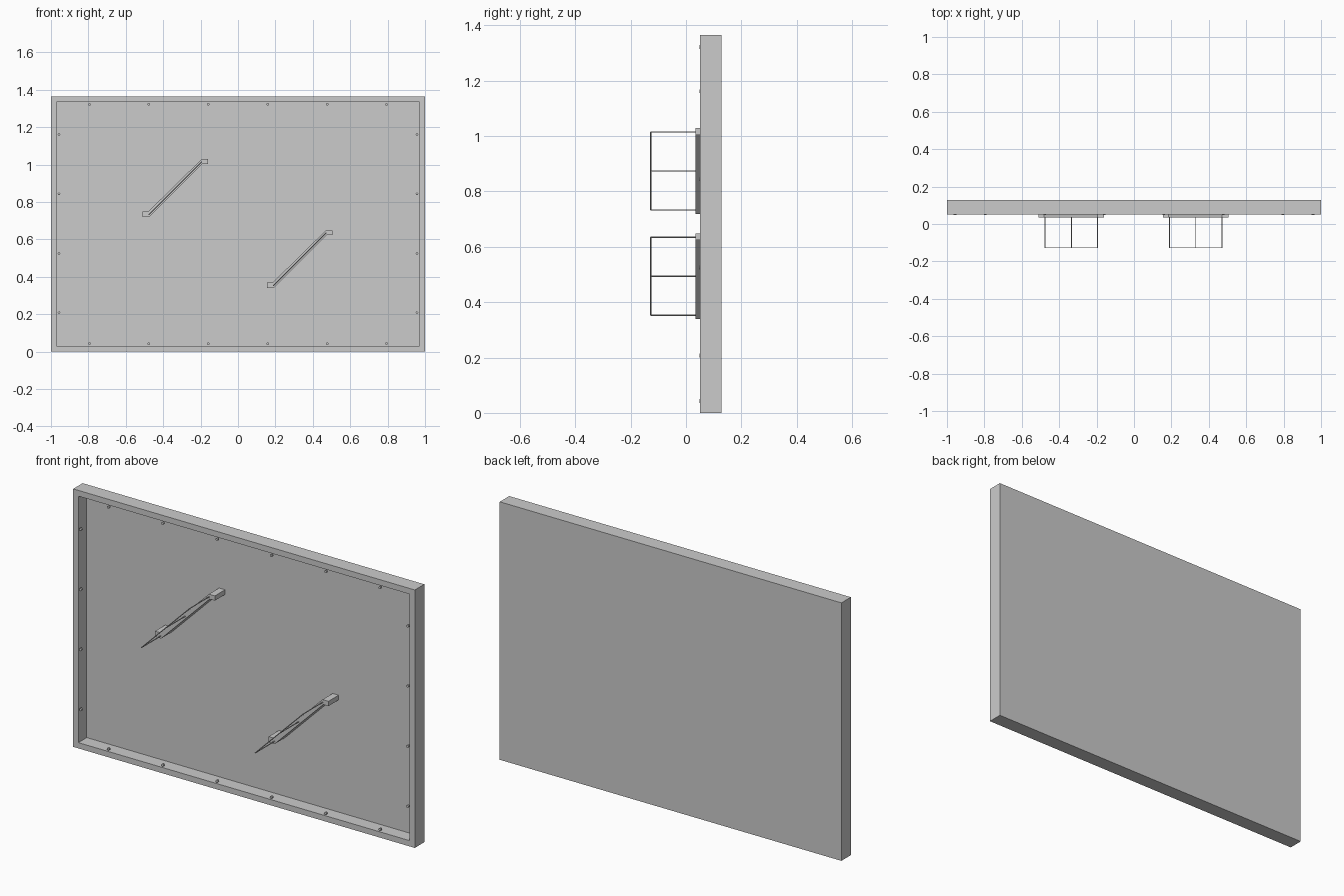
import bpy, bmesh
from mathutils import Vector

cube = bpy.data.objects.get("Cube")
if cube:
    bpy.data.objects.remove(cube, do_unlink=True)

grey = bpy.data.materials.new("plain_grey")
grey.use_nodes = True
colour = (0.6, 0.6, 0.6, 1)
grey.diffuse_color = colour
grey.node_tree.nodes["Principled BSDF"].inputs["Base Color"].default_value = colour

W, H = 1.0, 1.365            # half width and height of the tray
FRONT, BACK = 0.05, 0.129    # tray depth range
FLOOR = 0.12                 # recessed panel surface
RIM = 0.043


def finish(name, bm):
    bmesh.ops.recalc_face_normals(bm, faces=bm.faces)
    mesh = bpy.data.meshes.new(name)
    bm.to_mesh(mesh)
    bm.free()
    mesh.materials.append(grey)
    obj = bpy.data.objects.new(name, mesh)
    bpy.context.collection.objects.link(obj)
    return obj


def prism(name, outline, y0, y1):
    """Extrude an x-z outline along y."""
    bm = bmesh.new()
    face = bm.faces.new([bm.verts.new((x, y0, z)) for x, z in outline])
    ext = bmesh.ops.extrude_face_region(bm, geom=[face])
    verts = [g for g in ext["geom"] if isinstance(g, bmesh.types.BMVert)]
    bmesh.ops.translate(bm, verts=verts, vec=(0, y1 - y0, 0))
    return finish(name, bm)


def rod(bm, a, b, radius):
    a, b = Vector(a), Vector(b)
    axis = b - a
    matrix = axis.to_track_quat("Z", "Y").to_matrix().to_4x4()
    matrix.translation = (a + b) / 2
    bmesh.ops.create_cone(bm, cap_ends=True, segments=8, radius1=radius,
                          radius2=radius, depth=axis.length, matrix=matrix)


# Shallow tray with a raised rim around a recessed panel
tray = prism("tray_frame", [(-W, 0), (W, 0), (W, H), (-W, H)], FRONT, BACK)
bm = bmesh.new()
bm.from_mesh(tray.data)
front = min(bm.faces, key=lambda f: f.calc_center_median().y)
bmesh.ops.inset_region(bm, faces=[front], thickness=RIM)
ext = bmesh.ops.extrude_face_region(bm, geom=[front])
bmesh.ops.delete(bm, geom=[front], context="FACES_ONLY")
verts = [g for g in ext["geom"] if isinstance(g, bmesh.types.BMVert)]
bmesh.ops.translate(bm, verts=verts, vec=(0, FLOOR - FRONT, 0))
bmesh.ops.recalc_face_normals(bm, faces=bm.faces)
bm.to_mesh(tray.data)
bm.free()

# Diagonal mounting bars with flat ends, each carrying a thin wire handle
bar_outline = [(-0.175, -0.155), (-0.14, -0.155), (0.145, 0.13), (0.175, 0.13),
               (0.175, 0.155), (0.14, 0.155), (-0.145, -0.125), (-0.175, -0.125)]
REACH = -0.127
for side, cx, cz in (("right", -0.335, 0.874), ("left", 0.33, 0.494)):
    prism(side + "_mounting_bar", [(cx + x, cz + z) for x, z in bar_outline],
          0.035, FLOOR)
    bm = bmesh.new()
    for t in (-0.141, 0, 0.141):
        rod(bm, (cx + t, 0.04, cz + t), (cx + t, REACH, cz + t), 0.0025)
    rod(bm, (cx - 0.141, REACH, cz - 0.141), (cx + 0.141, REACH, cz + 0.141), 0.0025)
    finish(side + "_wire_handle", bm)

# Small studs along the inner edge of the rim
bm = bmesh.new()
studs = [(-0.795 + 0.318 * i, z) for i in range(6) for z in (RIM, H - RIM)]
studs += [(x, 0.208 + 0.318 * i) for i in range(4) for x in (RIM - W, W - RIM)]
for x, z in studs:
    rod(bm, (x, FRONT - 0.001, z), (x, FRONT + 0.01, z), 0.007)
finish("rim_studs", bm)
